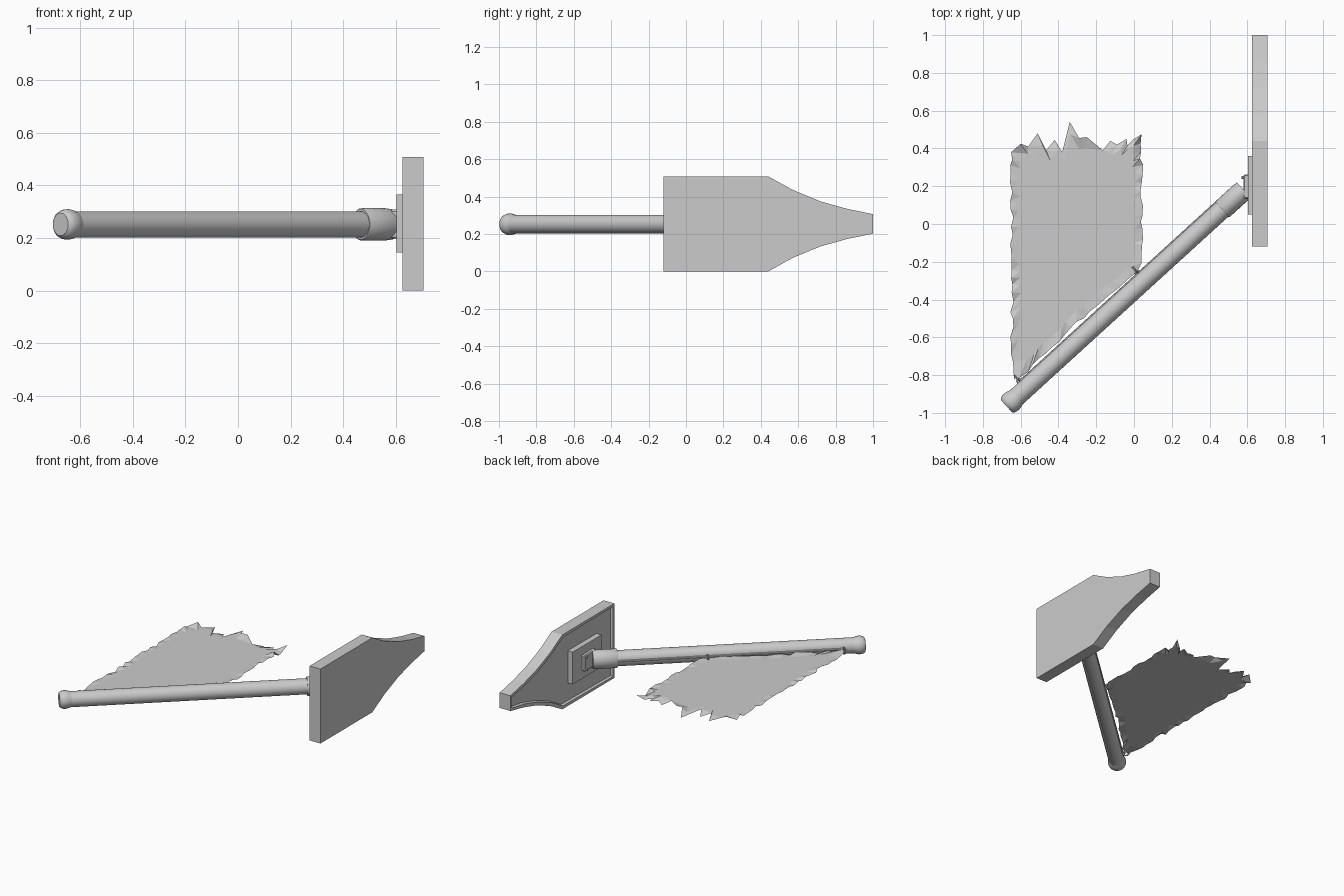
import bpy, bmesh, math, random
from mathutils import Vector, Matrix

if "Cube" in bpy.data.objects:
    bpy.data.objects.remove(bpy.data.objects["Cube"])

random.seed(4)
ZC = 0.252
START = Vector((-0.675, -0.965, ZC))          # outer tip of the pole
D = Vector((0.739, 0.674, 0)).normalized()    # pole direction
N = Vector((-D.y, D.x, 0))                    # side facing the flag
FRAME = Matrix((N, Vector((0, 0, 1)), D)).transposed()
if FRAME.determinant() < 0:
    FRAME = Matrix((-N, Vector((0, 0, 1)), D)).transposed()


def finish(name, bm, smooth=False):
    bmesh.ops.recalc_face_normals(bm, faces=bm.faces)
    me = bpy.data.meshes.new(name)
    bm.to_mesh(me)
    bm.free()
    ob = bpy.data.objects.new(name, me)
    bpy.context.collection.objects.link(ob)
    if smooth:
        bpy.ops.object.select_all(action='DESELECT')
        ob.select_set(True)
        bpy.context.view_layer.objects.active = ob
        bpy.ops.object.shade_smooth_by_angle(angle=math.radians(35))
    return ob


def lathe(name, profile, origin=START, seg=24, zs=1.0):
    """Revolve (distance, radius) pairs about the pole direction."""
    bm = bmesh.new()
    rings = []
    for t, r in profile:
        rings.append([bm.verts.new(origin + FRAME @ Vector((
            r * math.cos(2 * math.pi * i / seg),
            r * zs * math.sin(2 * math.pi * i / seg), t))) for i in range(seg)])
    for a, b in zip(rings, rings[1:]):
        for i in range(seg):
            j = (i + 1) % seg
            bm.faces.new((a[i], a[j], b[j], b[i]))
    bm.faces.new(rings[0])
    bm.faces.new(rings[-1])
    return finish(name, bm, True)


def box(name, x0, x1, y0, y1, z0, z1, bevel=0.0):
    bm = bmesh.new()
    bmesh.ops.create_cube(bm, size=1)
    for v in bm.verts:
        v.co = Vector(((x0 + x1) / 2 + v.co.x * (x1 - x0),
                       (y0 + y1) / 2 + v.co.y * (y1 - y0),
                       (z0 + z1) / 2 + v.co.z * (z1 - z0)))
    if bevel:
        bmesh.ops.bevel(bm, geom=bm.edges[:], offset=bevel, segments=1, affect='EDGES')
    return finish(name, bm)


# Mounting board: pointed shield outline with a recessed rear panel
half = [(-0.12, 0.254), (0.44, 0.254), (0.57, 0.182), (0.72, 0.120), (0.86, 0.081), (1.0, 0.052)]
outline = [(y, 0.254 + h) for y, h in half] + [(y, 0.254 - h) for y, h in reversed(half)]
bm = bmesh.new()
back = bm.faces.new([bm.verts.new((0.625, y, z)) for y, z in outline])
ext = bmesh.ops.extrude_face_region(bm, geom=[back], use_keep_orig=True)
for v in [g for g in ext['geom'] if isinstance(g, bmesh.types.BMVert)]:
    v.co.x = 0.706
bmesh.ops.recalc_face_normals(bm, faces=bm.faces)
panel = min(bm.faces, key=lambda f: f.calc_center_median().x)
bmesh.ops.inset_region(bm, faces=[panel], thickness=0.022)
bmesh.ops.inset_region(bm, faces=[panel], thickness=0.006, depth=-0.015)
finish("mounting_board", bm)

# Backing plate, flange and bolts
box("backing_plate", 0.603, 0.65, 0.05, 0.36, 0.145, 0.365)
box("flange", 0.580, 0.61, 0.135, 0.262, 0.198, 0.308, 0.006)
for i, (y, z) in enumerate([(0.15, 0.21), (0.15, 0.296), (0.247, 0.21), (0.247, 0.296)]):
    bm = bmesh.new()
    bmesh.ops.create_cone(bm, cap_ends=True, segments=8, radius1=0.008, radius2=0.008, depth=0.016,
                          matrix=Matrix.Translation((0.578, y, z)) @ Matrix.Rotation(math.pi / 2, 4, 'Y'))
    finish(f"bolt_{i + 1}", bm)

# Pole with rounded end cap, and socket
lathe("pole", [(0.05, 0.05), (1.66, 0.05)])
lathe("pole_cap", [(0, 0.043), (0.008, 0.052), (0.022, 0.057), (0.04, 0.058),
                   (0.055, 0.055), (0.075, 0.049)])
lathe("socket", [(1.545, 0.053), (1.55, 0.056), (1.67, 0.056), (1.70, 0.053)], zs=1.1)

# Rope running along the flag side of the pole
lathe("rope", [(0.14, 0.008), (1.56, 0.008)], START + N * 0.048, 8)


# Rings and eyelets holding the flag
def ring(name, centre, axis, R, r, n=14, m=6):
    bm = bmesh.new()
    rot = axis.to_track_quat('Z', 'Y').to_matrix()
    grid = [[bm.verts.new(centre + rot @ Vector((
        (R + r * math.cos(2 * math.pi * j / m)) * math.cos(2 * math.pi * i / n),
        (R + r * math.cos(2 * math.pi * j / m)) * math.sin(2 * math.pi * i / n),
        r * math.sin(2 * math.pi * j / m)))) for j in range(m)] for i in range(n)]
    for i in range(n):
        for j in range(m):
            a, b = grid[i], grid[(i + 1) % n]
            bm.faces.new((a[j], b[j], b[(j + 1) % m], a[(j + 1) % m]))
    finish(name, bm, True)


for i, t in enumerate((0.14, 0.99)):
    base = START + D * t
    ring(f"flag_ring_{i + 1}", base + N * 0.072, D, 0.020, 0.005)
    ring(f"pole_eyelet_{i + 1}", base + N * 0.054, Vector((0, 0, 1)), 0.012, 0.004)

# Tattered flag: ragged outline, flat centre, crumpled edge
corners = [(-0.645, 0.34), (-0.65, 0.38), (-0.60, 0.425), (-0.56, 0.41), (-0.51, 0.48), (-0.465, 0.39),
           (-0.42, 0.445), (-0.38, 0.38), (-0.34, 0.54), (-0.29, 0.455), (-0.25, 0.46), (-0.165, 0.39),
           (-0.125, 0.44), (-0.09, 0.42), (-0.04, 0.45), (-0.035, 0.415), (0, 0.45), (0.04, 0.475)]
edge = list(corners)


def ragged(a, b, n, amp):
    for k in range(1, n + 1):
        p = Vector(a).lerp(Vector(b), k / n)
        edge.append((p.x + random.uniform(-amp, amp), p.y + random.uniform(-amp, amp)))


ragged((0.04, 0.475), (0.04, -0.20), 16, 0.010)
edge.append((0.015, -0.255))
ragged((0, -0.265), (-0.30, -0.52), 9, 0.007)
ragged((-0.30, -0.52), (-0.60, -0.81), 9, 0.007)
edge.append((-0.635, -0.82))
ragged((-0.645, -0.78), (-0.648, 0.31), 24, 0.009)

bm = bmesh.new()
mid = Vector((-0.30, -0.02))
outer, inner = [], []
for x, y in edge:
    p = Vector((x, y))
    q = mid + (p - mid) * 0.88
    amp = 0.022 if y > 0.33 else 0.008
    outer.append(bm.verts.new((x, y, 0.25 + random.uniform(-amp, amp))))
    inner.append(bm.verts.new((q.x, q.y, 0.25)))
for i in range(len(edge)):
    j = (i + 1) % len(edge)
    bm.faces.new((outer[i], outer[j], inner[j], inner[i]))
bm.faces.new(inner)
bmesh.ops.triangulate(bm, faces=bm.faces[:])
finish("tattered_flag", bm)
